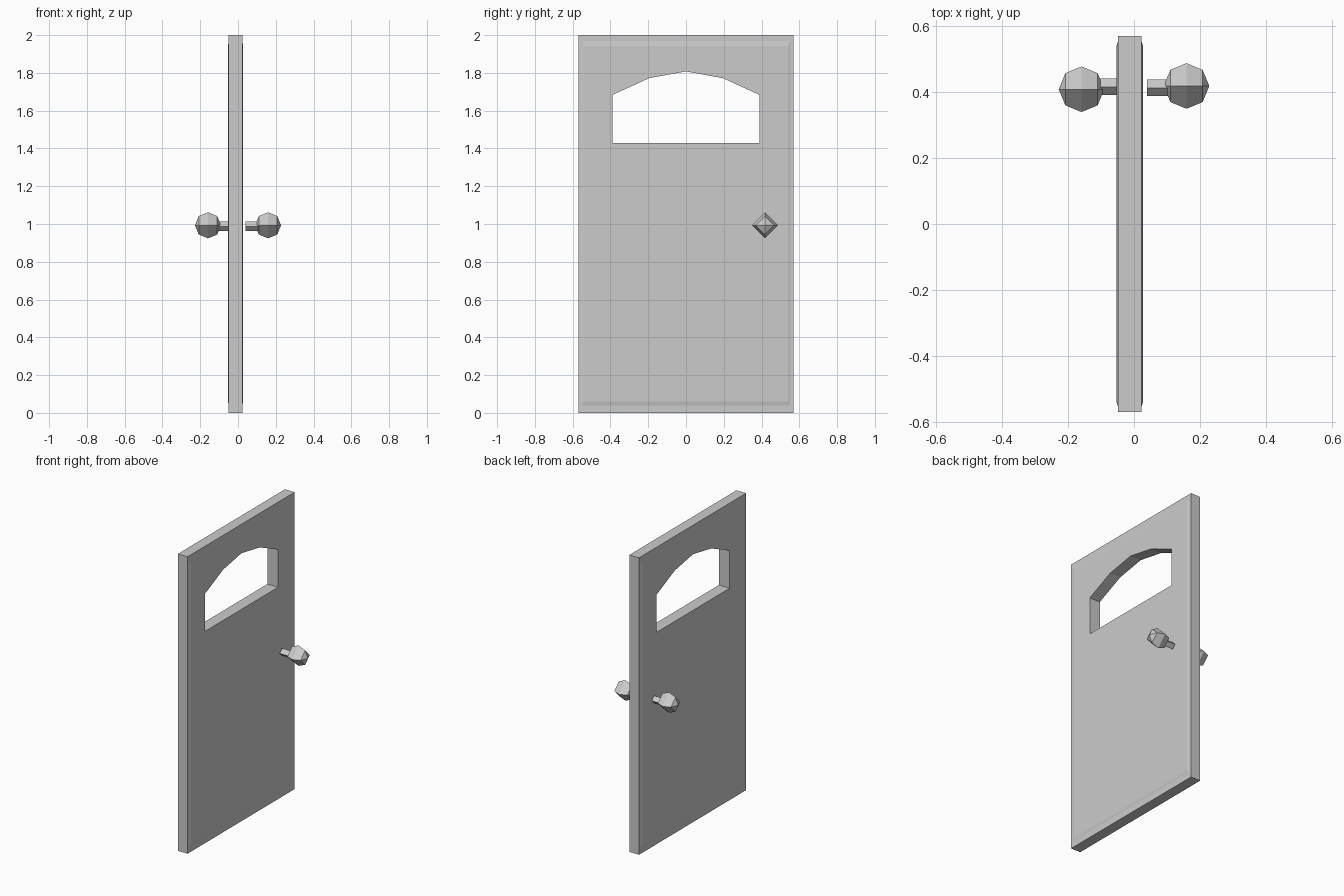
import bpy, bmesh, math
from mathutils import Matrix, Vector

if "Cube" in bpy.data.objects:
    bpy.data.objects.remove(bpy.data.objects["Cube"])


def finish(name, bm):
    bmesh.ops.recalc_face_normals(bm, faces=bm.faces)
    mesh = bpy.data.meshes.new(name)
    bm.to_mesh(mesh)
    bm.free()
    obj = bpy.data.objects.new(name, mesh)
    bpy.context.collection.objects.link(obj)
    return obj


def loft(name, rings):
    """Skin a series of matching closed rings and cap both ends."""
    bm = bmesh.new()
    loops = [[bm.verts.new(p) for p in ring] for ring in rings]
    n = len(loops[0])
    for a, b in zip(loops, loops[1:]):
        for i in range(n):
            j = (i + 1) % n
            bm.faces.new((a[i], a[j], b[j], b[i]))
    bm.faces.new(loops[0])
    bm.faces.new(loops[-1])
    return finish(name, bm)


def rect(x, half_y, z0, z1):
    return [(x, -half_y, z0), (x, half_y, z0), (x, half_y, z1), (x, -half_y, z1)]


# Door slab: flat border, sloped moulding and raised field on both sides
outer = (0.57, 0.0, 2.0)
border = (0.552, 0.04, 1.97)
field = (0.54, 0.06, 1.942)
door = loft("door", [
    rect(-0.053, *field), rect(-0.049, *border), rect(-0.049, *outer),
    rect(0.023, *outer), rect(0.023, *border), rect(0.027, *field)])

# Arched window opening
arch = [(-0.388, 1.43), (0.388, 1.43), (0.388, 1.684),
        (0.195, 1.772), (0, 1.808), (-0.195, 1.772), (-0.388, 1.684)]
cutter = loft("window_cutter", [[(x, y, z) for y, z in arch] for x in (-0.2, 0.2)])
cutter.hide_render = True
cut = door.modifiers.new("window", 'BOOLEAN')
cut.operation = 'DIFFERENCE'
cut.solver = 'EXACT'
cut.object = cutter
bpy.context.view_layer.objects.active = door
bpy.ops.object.modifier_apply(modifier=cut.name)
bpy.data.objects.remove(cutter)


# Four-sided knob and stem for each side of the door
def handle(prefix, side, knob_y, stem_y):
    turn = Matrix.Rotation(math.pi / 2, 4, 'Y')
    bm = bmesh.new()
    bmesh.ops.create_uvsphere(
        bm, u_segments=4, v_segments=4, radius=0.069,
        matrix=Matrix.Translation((side * 0.159, knob_y, 0.993)) @ turn)
    finish(prefix + "_knob", bm)
    r = 0.025
    loft(prefix + "_stem", [
        [(side * x, stem_y + r * dy, 0.988 + r * dz)
         for dy, dz in ((1, 0), (0, 1), (-1, 0), (0, -1))]
        for x in (0.039, 0.115)])


handle("right", 1, 0.418, 0.412)
handle("left", -1, 0.408, 0.415)
